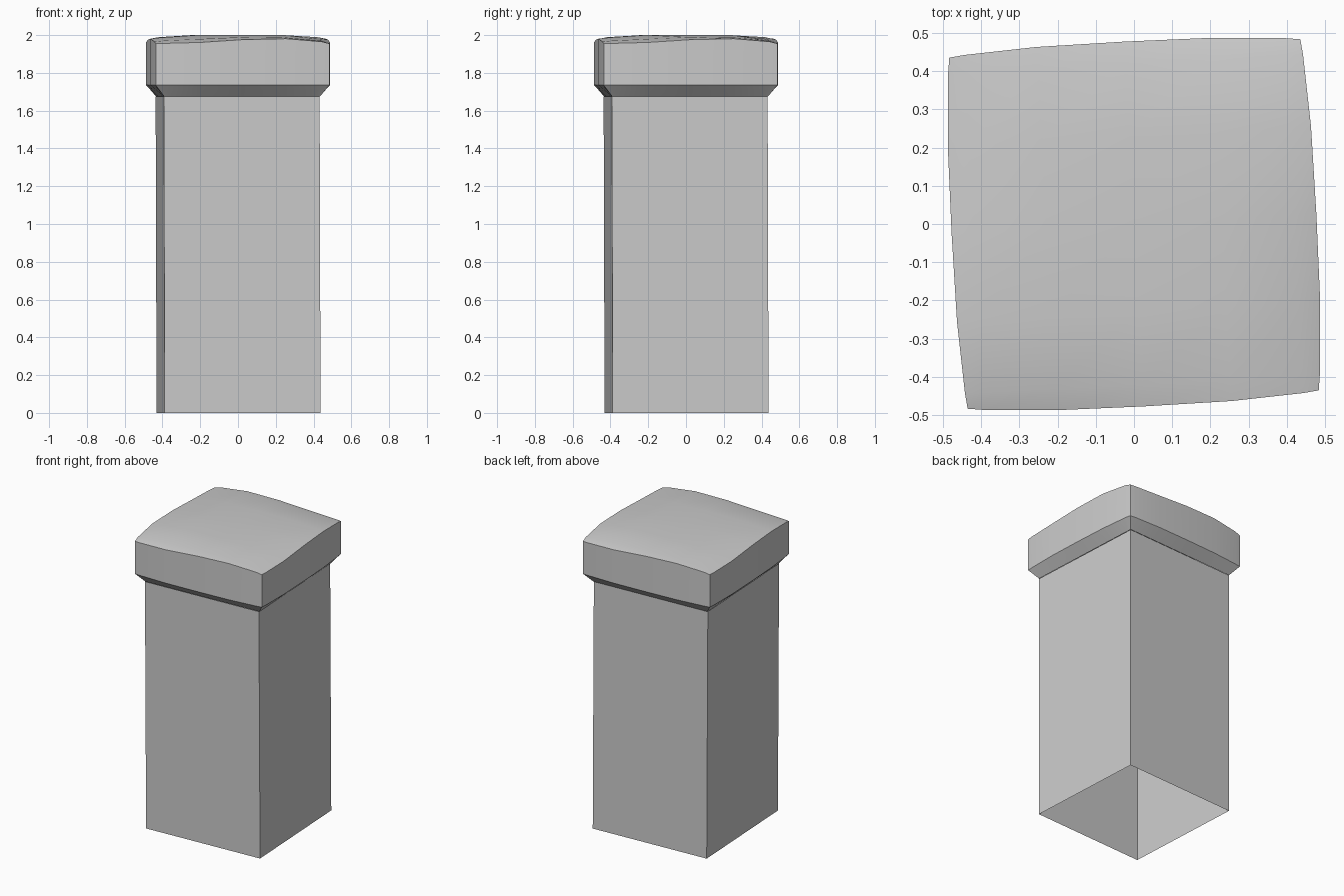
import bpy, bmesh
from math import radians, sin, cos

if "Cube" in bpy.data.objects:
    bpy.data.objects.remove(bpy.data.objects["Cube"])

TWIST = radians(3.0)


def turn(x, y):
    return (x * cos(TWIST) - y * sin(TWIST), x * sin(TWIST) + y * cos(TWIST))


def finish(bm, name):
    bmesh.ops.recalc_face_normals(bm, faces=bm.faces)
    me = bpy.data.meshes.new(name)
    bm.to_mesh(me)
    bm.free()
    ob = bpy.data.objects.new(name, me)
    bpy.context.collection.objects.link(ob)
    bpy.context.view_layer.objects.active = ob
    ob.select_set(True)
    bpy.ops.object.shade_smooth_by_angle(angle=radians(25))
    ob.select_set(False)
    return ob


# Shaft: square tube, open at the bottom, leaning very slightly
bm = bmesh.new()
rings = []
for z, off in ((0.0, 0.003), (1.675, -0.002)):
    ring = []
    for sx, sy in ((-1, -1), (1, -1), (1, 1), (-1, 1)):
        x, y = turn(0.413 * sx, 0.413 * sy)
        ring.append(bm.verts.new((x + off, y + off, z)))
    rings.append(ring)
for i in range(4):
    j = (i + 1) % 4
    bm.faces.new((rings[0][i], rings[0][j], rings[1][j], rings[1][i]))
finish(bm, "post_shaft")

# Cap: low domed top over bulging sides and a flared underside
U = [-0.46, -0.42, -0.23, 0.0, 0.23, 0.42, 0.46]
EDGE_Z = [1.955, 1.956, 1.961, 1.976, 1.981, 1.965, 1.955]  # wavy rim, per side
INNER_Z = [0, 1.97, 1.979, 1.989, 1.987, 1.97, 0]           # inset ring, per side
BULGE = [0, 0.005, 0.016, 0.018, 0.016, 0.005, 0]
N = 6


def top_z(i, j):
    for d, table in ((0, EDGE_Z), (1, INNER_Z)):
        if j == d:
            return table[i]
        if i == N - d:
            return table[j]
        if j == N - d:
            return table[N - i]
        if i == d:
            return table[N - j]
    return 1.998 if (i, j) == (3, 3) else 2.0


def outline(i, j):
    sx = -1 if i == 0 else 1 if i == N else 0
    sy = -1 if j == 0 else 1 if j == N else 0
    return U[i] + sx * BULGE[j], U[j] + sy * BULGE[i]


bm = bmesh.new()
grid = {}
for i in range(N + 1):
    for j in range(N + 1):
        grid[i, j] = bm.verts.new((*turn(*outline(i, j)), top_z(i, j)))
for i in range(N):
    for j in range(N):
        bm.faces.new((grid[i, j], grid[i + 1, j], grid[i + 1, j + 1], grid[i, j + 1]))

# Cap sides and flare follow the rim downwards
rim = ([(i, 0) for i in range(N)] + [(N, j) for j in range(N)]
       + [(N - i, N) for i in range(N)] + [(0, N - j) for j in range(N)])
k = 0.413 / 0.46
rows = [[grid[p] for p in rim],
        [bm.verts.new((*turn(*outline(*p)), 1.735)) for p in rim],
        [bm.verts.new((*turn(U[p[0]] * k, U[p[1]] * k), 1.675)) for p in rim]]
for a, b in zip(rows, rows[1:]):
    for i in range(len(rim)):
        j = (i + 1) % len(rim)
        bm.faces.new((a[i], b[i], b[j], a[j]))
finish(bm, "post_cap")
